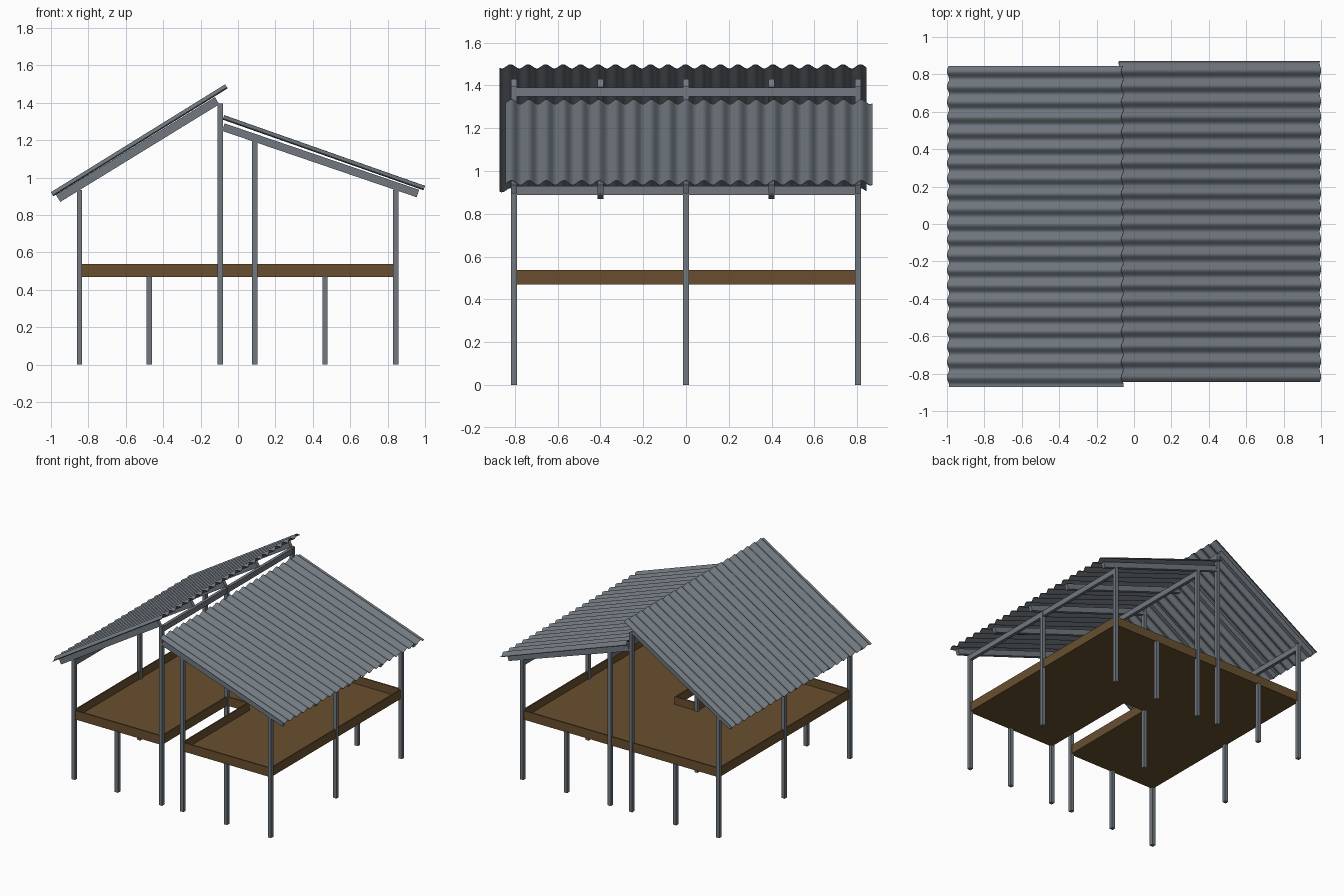
import bpy, bmesh, math
from mathutils import Vector

if "Cube" in bpy.data.objects:
    bpy.data.objects.remove(bpy.data.objects["Cube"])


def material(name, col):
    m = bpy.data.materials.new(name)
    m.diffuse_color = (*col, 1)
    m.use_nodes = True
    m.node_tree.nodes["Principled BSDF"].inputs["Base Color"].default_value = m.diffuse_color
    return m


STEEL = material("grey_steel", (0.165, 0.19, 0.215))
WOOD = material("brown_wood", (0.14, 0.078, 0.029))


def make_object(name, bm, mat):
    bmesh.ops.recalc_face_normals(bm, faces=bm.faces)
    me = bpy.data.meshes.new(name)
    bm.to_mesh(me)
    bm.free()
    me.materials.append(mat)
    ob = bpy.data.objects.new(name, me)
    bpy.context.collection.objects.link(ob)
    return ob


def prism(name, pts, offset, mat):
    """Extrude a closed polygon along an offset vector."""
    bm = bmesh.new()
    face = bm.faces.new([bm.verts.new(p) for p in pts])
    res = bmesh.ops.extrude_face_region(bm, geom=[face], use_keep_orig=True)
    moved = [v for v in res["geom"] if isinstance(v, bmesh.types.BMVert)]
    bmesh.ops.translate(bm, verts=moved, vec=offset)
    return make_object(name, bm, mat)


def box(name, x0, x1, y0, y1, z0, z1, mat):
    return prism(name, [(x0, y0, z0), (x1, y0, z0), (x1, y1, z0), (x0, y1, z0)],
                 (0, 0, z1 - z0), mat)


H = 0.014          # half width of posts
Y = 0.805          # post row
XL, XA, XB, XR = -0.847, -0.095, 0.089, 0.844


def post(x, y, top):
    box("post", x - H, x + H, y - H, y + H, 0, top, STEEL)


# tall posts carrying the roofs (the opening side has no middle post)
for x, top, rows in ((XL, 0.935, (-Y, 0, Y)), (XA, 1.395, (-Y, 0, Y)),
                     (XB, 1.195, (-Y, Y)), (XR, 0.933, (-Y, 0, Y))):
    for y in rows:
        post(x, y, top)

# short posts under the floor
for x in (-0.475, 0.465):
    for y in (-Y, Y):
        post(x, y, 0.475)

# long beams joining the post tops
for x, top in ((XL, 0.93), (XA, 1.39), (XB, 1.188), (XR, 0.93)):
    box("roof_beam", x - 0.012, x + 0.012, -Y, Y, top - 0.042, top, STEEL)

# floor tray: outline with a stair notch at the front
outline = [(XL, -Y), (XA, -Y), (XA, 0), (XB, 0), (XB, -Y), (XR, -Y), (XR, Y), (XL, Y)]
prism("floor_deck", [(x, y, 0.468) for x, y in outline], (0, 0, 0.008), WOOD)

# floor rim boards following the outline
T = 0.005
for i, a in enumerate(outline):
    b = outline[(i + 1) % len(outline)]
    box("floor_rim", min(a[0], b[0]) - T, max(a[0], b[0]) + T,
        min(a[1], b[1]) - T, max(a[1], b[1]) + T, 0.468, 0.538, WOOD)


def rafters(name, a, b, height):
    """Five sloping bars whose underside runs from a to b in the xz plane."""
    d = Vector((b[0] - a[0], 0, b[1] - a[1])).normalized()
    n = Vector((-d.z, 0, d.x)) * height
    for y in (-Y, -0.4, 0, 0.4, Y):
        p = Vector((a[0], y - H, a[1]))
        q = Vector((b[0], y - H, b[1]))
        prism(name, [p, q, q + n, p + n], (0, 2 * H, 0), STEEL)


rafters("left_rafter", (-0.95, 0.87), (-0.10, 1.392), 0.045)
rafters("right_rafter", (-0.085, 1.25), (0.955, 0.895), 0.042)


def roof(name, a, b, side):
    """Corrugated sheet running from a to b; side flips the wave in y."""
    d = Vector((b[0] - a[0], 0, b[1] - a[1])).normalized()
    n = Vector((-d.z, 0, d.x))
    start, end = Vector((a[0], 0, a[1])), Vector((b[0], 0, b[1]))
    y0, y1, period, steps = -0.872, 0.845, 0.0818, 210
    top, bottom = [], []
    for i in range(steps + 1):
        y = y0 + (y1 - y0) * i / steps
        w = 0.0115 * math.cos(2 * math.pi * (y + 0.82) / period)
        base = start + Vector((0, side * y, 0))
        top.append(base + n * (w + 0.0015))
        bottom.append(base + n * (w - 0.0015))
    bm = bmesh.new()
    ring = [[bm.verts.new(p + o) for p in row] for o in (Vector(), end - start)
            for row in (top, bottom)]
    t0, b0, t1, b1 = ring
    for i in range(steps):
        for r, s in ((t0, t1), (b0, b1), (t0, b0), (t1, b1)):
            bm.faces.new((r[i], r[i + 1], s[i + 1], s[i]))
    for i in (0, steps):
        bm.faces.new((t0[i], t1[i], b1[i], b0[i]))
    ob = make_object(name, bm, STEEL)
    bpy.ops.object.select_all(action='DESELECT')
    ob.select_set(True)
    bpy.context.view_layer.objects.active = ob
    bpy.ops.object.shade_smooth_by_angle(angle=math.radians(50))


roof("left_roof_sheet", (-0.994, 0.911), (-0.062, 1.488), 1)
roof("right_roof_sheet", (-0.078, 1.322), (0.996, 0.944), -1)
